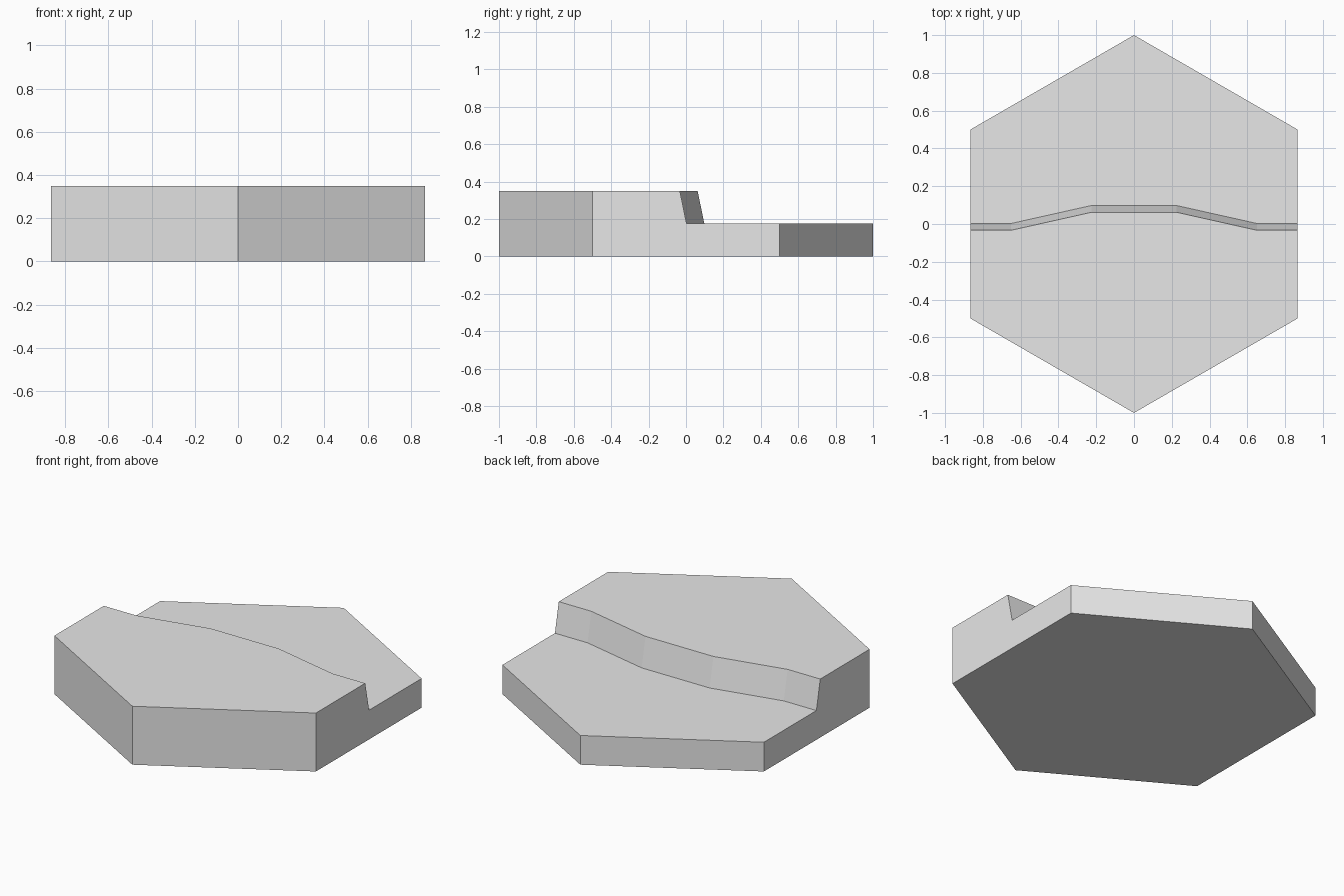
import bpy
import bmesh
from math import sin, cos, radians

# Remove the default cube
cube = bpy.data.objects.get("Cube")
if cube:
    bpy.data.objects.remove(cube, do_unlink=True)

LOW, HIGH = 0.175, 0.35      # heights of the two terraces
SLOPE = 0.036                # how far the cliff leans back
HALF = cos(radians(30))      # half width of the hexagon

# Plain grey material
grey = bpy.data.materials.new("light_grey")
grey.use_nodes = True
grey.diffuse_color = (0.8, 0.8, 0.8, 1)
grey.node_tree.nodes["Principled BSDF"].inputs["Base Color"].default_value = (0.8, 0.8, 0.8, 1)

bm = bmesh.new()


def row(points, z):
    return [bm.verts.new((x, y, z)) for x, y in points]


# Hexagon halves, each running from left (+x) to right (-x)
back = [(cos(radians(a)), sin(radians(a))) for a in (30, 90, 150)]
front = [(x, -y) for x, y in back]

# Winding cliff line, mirrored across x
half_line = [(HALF, 0.003), (0.65, 0.003), (0.225, 0.098)]
foot_line = half_line + [(-x, y) for x, y in reversed(half_line)]
crest_line = [(x, y - SLOPE) for x, y in foot_line]

back_base, back_top = row(back, 0), row(back, LOW)
front_base, front_top = row(front, 0), row(front, HIGH)
foot, crest = row(foot_line, LOW), row(crest_line, HIGH)

# Underside and the two terraces
bm.faces.new(back_base + front_base[::-1])
bm.faces.new(back_top + foot[::-1])
bm.faces.new(crest + front_top[::-1])

# Outer walls and cliff face, as strips between paired rows
for lower, upper in ((back_base, back_top), (front_base, front_top), (foot, crest)):
    for i in range(len(lower) - 1):
        bm.faces.new((lower[i], lower[i + 1], upper[i + 1], upper[i]))

# Stepped side walls
for end in (0, -1):
    bm.faces.new([r[end] for r in (front_base, back_base, back_top, foot, crest, front_top)])

bmesh.ops.recalc_face_normals(bm, faces=bm.faces[:])
mesh = bpy.data.meshes.new("hex_cliff_tile")
bm.to_mesh(mesh)
bm.free()
mesh.materials.append(grey)
tile = bpy.data.objects.new("hex_cliff_tile", mesh)
bpy.context.collection.objects.link(tile)
